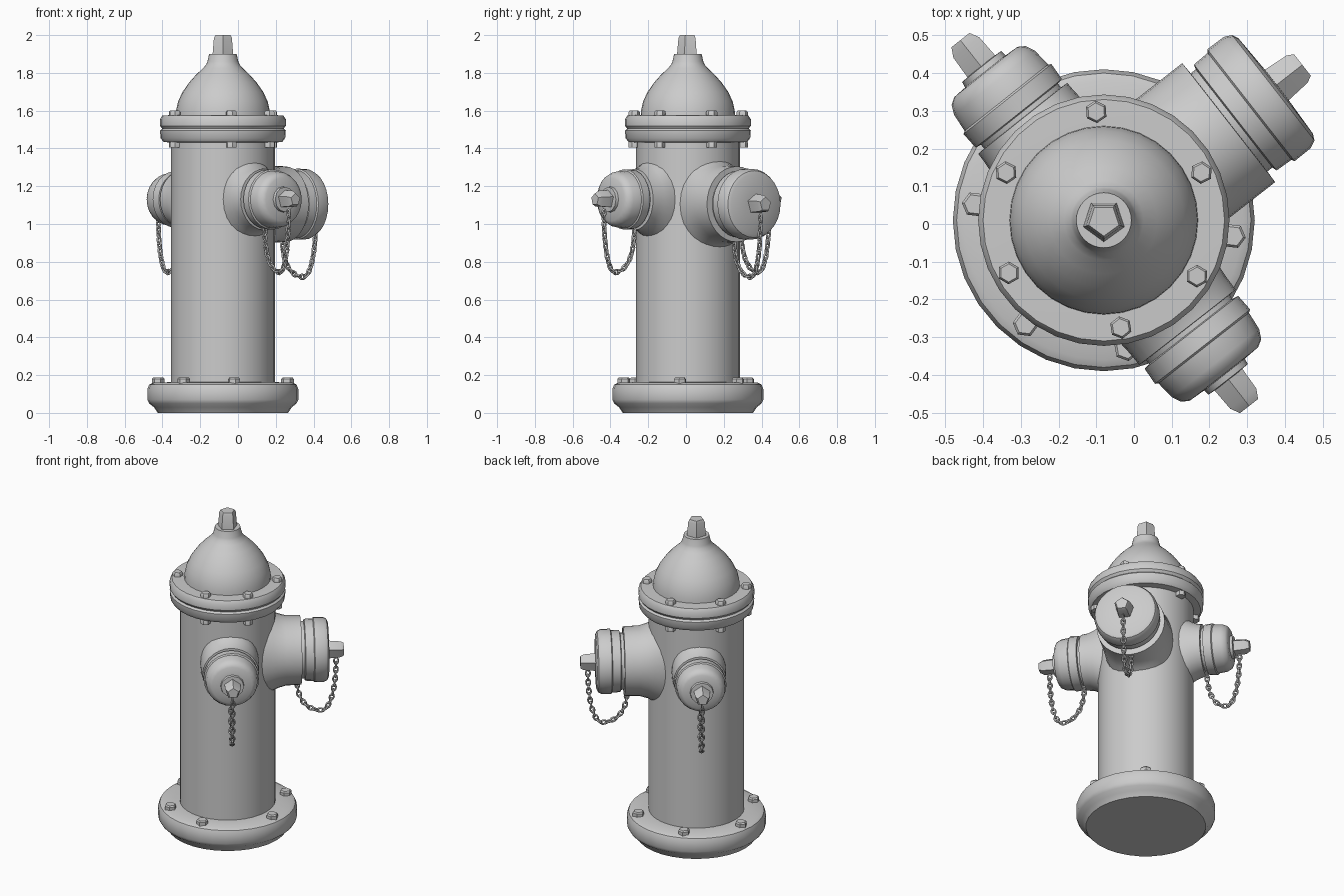
import bpy, bmesh, math
from mathutils import Matrix, Vector

if "Cube" in bpy.data.objects:
    bpy.data.objects.remove(bpy.data.objects["Cube"])

CENTER = Vector((-0.08, 0.01, 0))
UP = Vector((0, 0, 1))


def finish(bm, name, angle=35):
    bmesh.ops.recalc_face_normals(bm, faces=bm.faces)
    me = bpy.data.meshes.new(name)
    bm.to_mesh(me)
    bm.free()
    ob = bpy.data.objects.new(name, me)
    bpy.context.collection.objects.link(ob)
    bpy.ops.object.select_all(action='DESELECT')
    ob.select_set(True)
    bpy.context.view_layer.objects.active = ob
    bpy.ops.object.shade_smooth_by_angle(angle=math.radians(angle))
    return ob


def lathe(bm, profile, sides, mat, spin=0.0):
    """Revolve (distance, radius[, vertical stretch]) along local z, with end caps."""
    rings = []
    for d, r, *s in profile:
        k = s[0] if s else 1
        rings.append([bm.verts.new(mat @ Vector((
            r * math.cos(spin + math.tau * i / sides),
            r * k * math.sin(spin + math.tau * i / sides), d))) for i in range(sides)])
    for a, b in zip(rings, rings[1:]):
        for i in range(sides):
            j = (i + 1) % sides
            bm.faces.new((a[i], a[j], b[j], b[i]))
    bm.faces.new(rings[0][::-1])
    bm.faces.new(rings[-1])


def part(name, profile, sides, mat, spin=0.0):
    bm = bmesh.new()
    lathe(bm, profile, sides, mat, spin)
    return finish(bm, name)


def frame(angle, z):
    """Axes for a nozzle: local z points outward, local y points up."""
    d = Vector((math.cos(angle), math.sin(angle), 0))
    m = Matrix((UP.cross(d), UP, d)).transposed().to_4x4()
    return Matrix.Translation(CENTER + UP * z) @ m


def bolts(name, angles, radius, z0, z1, size):
    bm = bmesh.new()
    for a in map(math.radians, angles):
        pos = CENTER + Vector((radius * math.cos(a), radius * math.sin(a), 0))
        h = z1 - z0
        lathe(bm, [(z0, size), (z0 + h * .75, size), (z1, size * .8)], 6,
              Matrix.Translation(pos), a)
    finish(bm, name)


def chain(name, mat, start, low, end):
    """Links along a hanging loop in the nozzle's vertical plane."""
    pts = []
    for i in range(201):
        t = i / 200
        if t < .5:
            u, a = 1 - 2 * t, start
        else:
            u, a = 2 * t - 1, end
        # half ellipse-like sag through the three control points
        s = math.sin(u * math.pi / 2)
        pts.append(mat @ Vector((0, low[1] + (a[1] - low[1]) * u ** 2.0,
                                 low[0] + (a[0] - low[0]) * s)))
    pitch, travelled, flip = 0.029, 0.0, False
    side = (mat.to_3x3() @ Vector((1, 0, 0))).normalized()
    bm = bmesh.new()
    for p, q in zip(pts, pts[1:]):
        travelled += (q - p).length
        if travelled < pitch:
            continue
        travelled -= pitch
        t = (q - p).normalized()
        n = t.cross(side)
        a, b = (side, n) if flip else (n, side)
        flip = not flip
        rings = []
        for i in range(10):
            th = math.tau * i / 10
            c, s = math.cos(th), math.sin(th)
            out = t * c + a * s
            mid = q + t * .021 * c + a * .012 * s
            rings.append([bm.verts.new(mid + .0055 * (out * math.cos(math.tau * k / 5)
                          + b * math.sin(math.tau * k / 5))) for k in range(5)])
        for i in range(10):
            r0, r1 = rings[i], rings[(i + 1) % 10]
            for k in range(5):
                m = (k + 1) % 5
                bm.faces.new((r0[k], r0[m], r1[m], r1[k]))
    finish(bm, name, 80)


# Body
T = Matrix.Translation(CENTER)
part("base_flange", [(0, .345), (.03, .365), (.05, .39), (.07, .40), (.125, .40),
                     (.15, .39), (.16, .37), (.163, .27)], 32, T)
part("barrel", [(.15, .275), (1.45, .275)], 32, T)
part("top_flange", [(1.43, .27), (1.435, .315), (1.455, .33), (1.495, .333), (1.505, .322),
                    (1.52, .333), (1.555, .333), (1.575, .32), (1.577, .24)], 32, T)
part("bonnet_dome", [(1.57, .25), (1.60, .248), (1.65, .237), (1.70, .213), (1.75, .178),
                     (1.79, .142), (1.825, .105), (1.845, .088), (1.86, .082),
                     (1.90, .073)], 32, T)
part("top_nut", [(1.89, .058), (1.985, .05), (2.0, .042)], 5, T, math.radians(54))

# Bolts
ring = (26, 94, 154, 209, 279, 329)
bolts("base_bolts", (173, 233, 280, 353, 50, 113), .345, .155, .187, .034)
bolts("flange_bolts", ring, .288, 1.57, 1.60, .03)
bolts("flange_nuts", ring, .290, 1.405, 1.44, .028)

# Large nozzle
m = frame(math.radians(38), 1.105)
part("large_nozzle_neck", [(.10, .195, 1.5), (.20, .2, 1.36), (.25, .2, 1.2), (.285, .2, 1.1),
                           (.33, .2, 1.02), (.42, .2), (.421, .165), (.45, .165)], 32, m)
part("large_nozzle_cap", [(.438, .165), (.442, .178), (.49, .18), (.495, .188), (.55, .187),
                          (.57, .177), (.578, .16), (.582, .05)], 28, m)
part("large_nozzle_nut", [(.57, .055), (.65, .048), (.668, .038)], 5, m, .3)
chain("large_nozzle_chain", m, (.625, -.04), (.54, -.385), (.40, -.19))

# Small nozzles, at right angles to the large one
for label, deg, shift, k in (("front", -52, .0, 1.0), ("back", 128.5, -.015, .93)):
    m = frame(math.radians(deg), 1.13)
    e = shift
    part(label + "_nozzle_neck",
         [(.10, .165 * k, 1.6), (.20, .168 * k, 1.45), (.25, .168 * k, 1.25),
          (.285, .166 * k, 1.12), (.32, .163 * k, 1.03), (.36 + e, .162 * k),
          (.361 + e, .14 * k), (.40, .14 * k)], 28, m)
    part(label + "_nozzle_cap",
         [(.374 + e, .14 * k), (.377 + e, .157 * k), (.425 + e, .16 * k), (.43 + e, .152 * k),
          (.48 + e, .147 * k), (.505 + e, .135 * k), (.517 + e, .115 * k),
          (.52 + e, .05)], 24, m)
    part(label + "_nozzle_collar", [(.51 + e, .07), (.535 + e, .066), (.537 + e, .04)], 12, m)
    part(label + "_nozzle_nut", [(.52 + e, .05), (.60 + e, .046), (.625 + e, .032)], 5, m, .3)
    chain(label + "_nozzle_chain", m, (.565 + e, -.04), (.49 + e, -.385), (.36, -.15))
